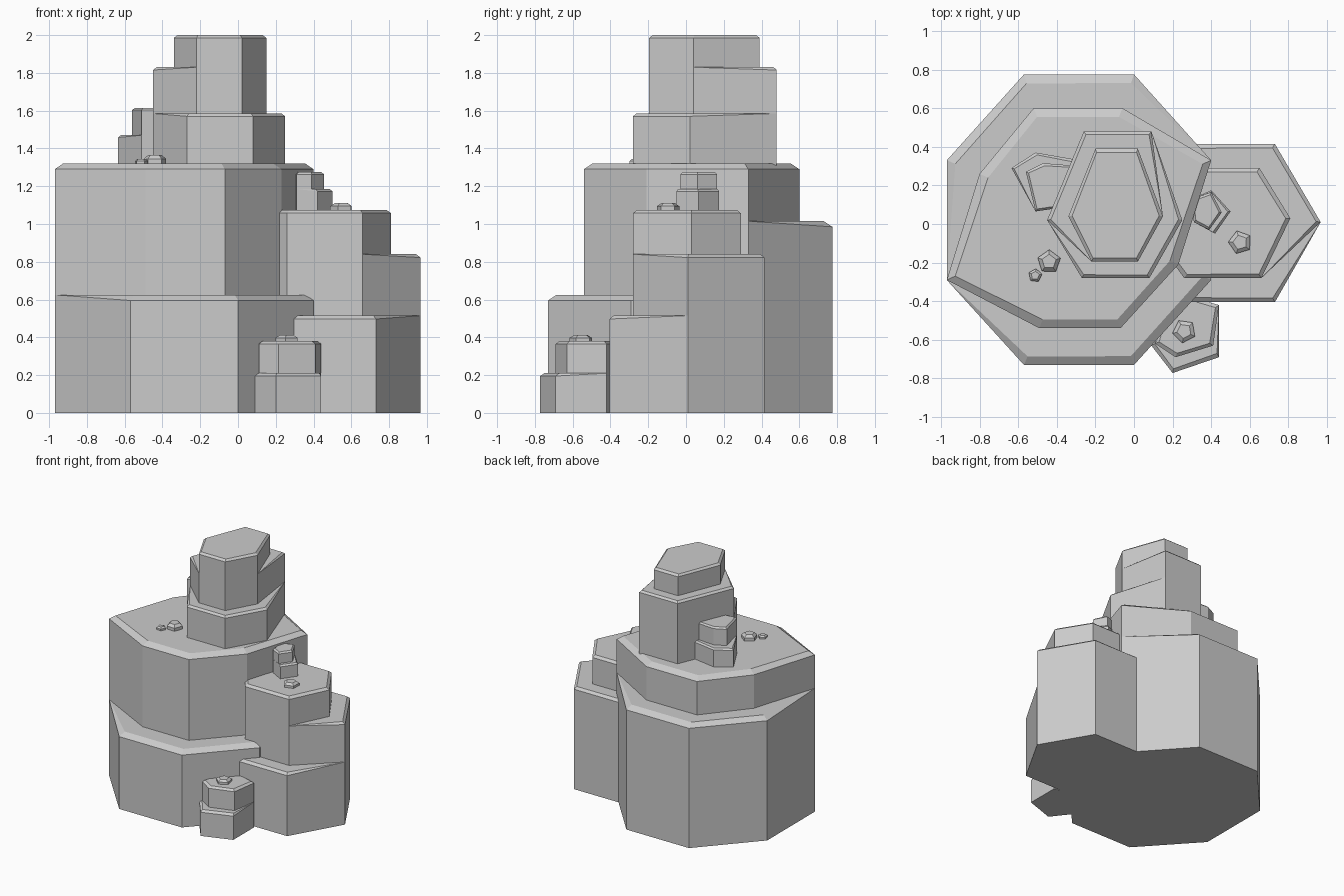
import bpy, bmesh, math
from mathutils import Vector

if "Cube" in bpy.data.objects:
    bpy.data.objects.remove(bpy.data.objects["Cube"])


def rock(name, outer, inner, z0, ledges, top, inset, drop):
    """Faceted column. Each ledge (z, vertex ids) steps those corners from outer to inner."""
    inner = [Vector(p) for p in inner]
    pos = [Vector(p) for p in outer]
    n = len(pos)
    mid = sum(inner, Vector((0, 0))) / n
    rings = [[(p, z0) for p in pos]]
    for z, ids in ledges:
        lip, nxt = list(pos), list(pos)
        for i in ids:
            d = inner[i] - pos[i]
            lip[i] = pos[i] + d * min(0.9, inset / max(d.length, 1e-4))
            nxt[i] = inner[i]
        rings.append([(p, z - drop if i in ids else z) for i, p in enumerate(pos)])
        rings.append([(p, z) for p in lip])
        rings.append([(p, z) for p in nxt])
        pos = nxt
    rings.append([(p, top - drop) for p in pos])
    rings.append([(p + (mid - p).normalized() * inset, top) for p in pos])

    bm = bmesh.new()
    vs = [[bm.verts.new((p.x, p.y, z)) for p, z in r] for r in rings]
    for a, b in zip(vs, vs[1:]):
        for i in range(n):
            j = (i + 1) % n
            bm.faces.new((a[i], a[j], b[j], b[i]))
    bm.faces.new(vs[0][::-1])
    bm.faces.new(vs[-1])
    bmesh.ops.remove_doubles(bm, verts=bm.verts, dist=0.0005)
    bmesh.ops.recalc_face_normals(bm, faces=bm.faces)
    me = bpy.data.meshes.new(name)
    bm.to_mesh(me)
    bm.free()
    ob = bpy.data.objects.new(name, me)
    bpy.context.collection.objects.link(ob)


def pebble(name, x, y, z, r, h, turn):
    pts = [(x + r * math.cos(turn + k * math.tau / 5),
            y + r * math.sin(turn + k * math.tau / 5)) for k in range(5)]
    rock(name, pts, pts, z - 0.01, [], z + h, r * 0.38, h * 0.45)


# Large eight-sided base: low ledge in front, high ledge behind
rock("base_rock",
     [(-.97, -.29), (-.57, -.73), (0, -.73), (.40, -.29),
      (.40, .33), (0, .775), (-.57, .775), (-.97, .33)],
     [(-.97, -.29), (-.49, -.54), (-.07, -.54), (.23, -.21),
      (.40, .33), (-.06, .60), (-.52, .60), (-.80, .26)],
     0, [(.625, (1, 2, 3)), (1.015, (5, 6, 7))], 1.32, .048, .03)

# Six-sided tower on top
rock("tower_rock",
     [(-.45, .02), (-.27, -.28), (.08, -.28), (.25, .02), (.09, .48), (-.26, .48)],
     [(-.34, .04), (-.22, -.195), (.02, -.195), (.15, .04), (.02, .39), (-.20, .39)],
     1.31, [(1.585, (1, 2, 3)), (1.83, (4, 5, 0))], 2.0, .02, .015)

# Six-sided side rock
rock("side_rock",
     [(.05, .01), (.28, -.405), (.73, -.405), (.967, .01), (.73, .415), (.28, .415)],
     [(.13, .01), (.26, -.28), (.66, -.28), (.81, .03), (.65, .29), (.30, .29)],
     0, [(.515, (1, 2)), (.84, (3, 4, 5))], 1.075, .024, .018)

# Small five-sided rocks
rock("front_small_rock",
     [(.44, -.42), (.20, -.35), (.09, -.63), (.20, -.772), (.44, -.69)],
     [(.44, -.42), (.20, -.35), (.11, -.62), (.215, -.69), (.41, -.63)],
     0, [(.21, (2, 3, 4))], .38, .022, .015)
rock("side_small_rock",
     [(.40, .175), (.30, .13), (.31, .01), (.42, -.05), (.50, .065)],
     [(.40, .165), (.30, .13), (.31, .01), (.39, -.03), (.455, .06)],
     1.06, [(1.185, (0, 3, 4))], 1.275, .014, .012)
rock("top_small_rock",
     [(-.635, .29), (-.51, .065), (-.28, .10), (-.28, .33), (-.51, .37)],
     [(-.56, .27), (-.505, .07), (-.28, .10), (-.28, .30), (-.47, .315)],
     1.31, [(1.47, (0, 3, 4))], 1.615, .015, .012)

# Pebbles
pebble("pebble_front", .26, -.555, .38, .062, .032, .8)
pebble("pebble_side", .55, -.095, 1.075, .062, .035, .6)
pebble("pebble_top_large", -.44, -.195, 1.32, .062, .045, .3)
pebble("pebble_top_small", -.512, -.267, 1.32, .036, .025, .2)
